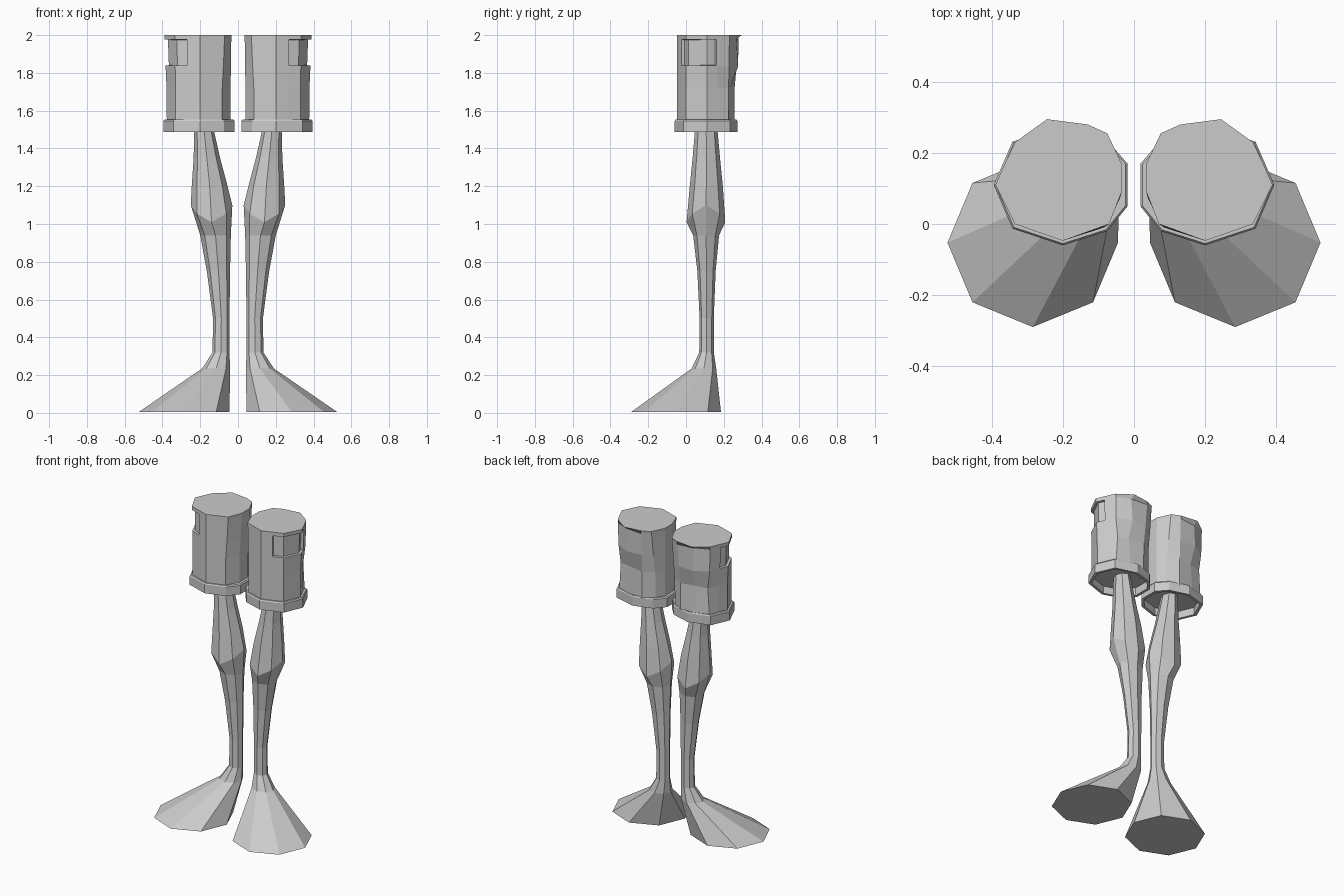
import bpy, bmesh, math

if "Cube" in bpy.data.objects:
    bpy.data.objects.remove(bpy.data.objects["Cube"])

grey = bpy.data.materials.new("plain grey")
grey.diffuse_color = (0.6, 0.6, 0.6, 1)
grey.use_nodes = True
grey.node_tree.nodes["Principled BSDF"].inputs["Base Color"].default_value = grey.diffuse_color


def loft(bm, rings, cap_start=True, cap_end=True):
    """Skin a list of equal-sized point rings; returns the grid of faces."""
    rows = [[bm.verts.new(p) for p in ring] for ring in rings]
    n = len(rows[0])
    grid = [[bm.faces.new((a[i], a[(i + 1) % n], b[(i + 1) % n], b[i]))
             for i in range(n)] for a, b in zip(rows, rows[1:])]
    if cap_start:
        bm.faces.new(rows[0][::-1])
    if cap_end:
        bm.faces.new(rows[-1])
    return grid


def finish(bm, name):
    """Make the right-hand part and its mirrored left-hand twin."""
    bmesh.ops.recalc_face_normals(bm, faces=bm.faces)
    for side, sx in (("right", 1), ("left", -1)):
        twin = bm.copy()
        for v in twin.verts:
            v.co.x *= sx
        if sx < 0:
            bmesh.ops.reverse_faces(twin, faces=twin.faces)
        me = bpy.data.meshes.new(f"{side}_{name}")
        twin.to_mesh(me)
        twin.free()
        me.materials.append(grey)
        bpy.context.collection.objects.link(bpy.data.objects.new(me.name, me))
    bm.free()


# Leg with flared foot: z, x range, y range, extra height at the sides
sections = [
    (0.005, 0.045, 0.525, -0.29, 0.185, 0),
    (0.235, 0.042, 0.19, 0.03, 0.16, 0),
    (0.32, 0.045, 0.135, 0.07, 0.147, 0),
    (0.50, 0.045, 0.132, 0.072, 0.147, 0),
    (0.75, 0.042, 0.165, 0.06, 0.157, 0),
    (0.94, 0.038, 0.20, 0.038, 0.175, 0),
    (1.01, 0.03, 0.25, 0.003, 0.208, 0.09),
    (1.20, 0.055, 0.245, 0.02, 0.195, 0),
    (1.35, 0.095, 0.235, 0.035, 0.18, 0),
    (1.55, 0.14, 0.23, 0.052, 0.162, 0),
]
rings = []
for z, x0, x1, y0, y1, lift in sections:
    ring = []
    for k in range(8):
        c, s = math.cos(k * math.pi / 4), math.sin(k * math.pi / 4)
        ring.append(((x0 + x1) / 2 + c * (x1 - x0) / 2,
                     (y0 + y1) / 2 + s * (y1 - y0) / 2, z + lift * c * c))
    rings.append(ring)
bm = bmesh.new()
loft(bm, rings)
finish(bm, "leg")

# Thigh cup: lower and upper outlines blended up the height
low = [(.377, .11), (.352, .165), (.328, .225), (.24, .257), (.14, .255), (.07, .215),
       (.04, .16), (.04, .07), (.085, -.01), (.2, -.047), (.265, -.025), (.33, 0)]
top = [(.39, .11), (.366, .165), (.335, .23), (.245, .295), (.13, .28), (.075, .255),
       (.035, .17), (.035, .09), (.07, 0), (.2, -.047), (.265, -.025), (.335, 0)]
rings = []
for z, t in ((1.535, 0), (1.72, .1), (1.835, .5), (1.98, .9), (2.0, 1)):
    ring = [[a[0] + (b[0] - a[0]) * t, a[1] + (b[1] - a[1]) * t, z]
            for a, b in zip(low, top)]
    if z == 1.72:        # dent in the back
        ring[3][1] -= .025
        ring[2][0] -= .012
    if z == 1.98:        # undercut below the back of the rim
        ring[3][1] -= .025
    rings.append(ring)
bm = bmesh.new()
grid = loft(bm, rings)
bmesh.ops.recalc_face_normals(bm, faces=bm.faces)
# Recessed panel wrapping the outer front
panel = [grid[2][i] for i in (10, 11, 0)]
bmesh.ops.inset_region(bm, faces=panel, thickness=.004, depth=0, use_even_offset=True)
bmesh.ops.inset_region(bm, faces=panel, thickness=.001, depth=-.016, use_even_offset=True)
finish(bm, "thigh_cup")

# Band round the bottom of the cup, open underneath
band = [(.395, .11), (.342, .232), (.2, .272), (.075, .235), (.018, .17),
        (.018, .05), (.075, -.02), (.2, -.06), (.342, -.013)]


def outline(scale, z):
    return [(.205 + (x - .205) * scale, .107 + (y - .107) * scale, z) for x, y in band]


bm = bmesh.new()
loft(bm, [outline(.9, 1.54), outline(.9, 1.487), outline(1, 1.487),
          outline(1, 1.545), outline(.97, 1.552), outline(.85, 1.552)], False, False)
finish(bm, "cup_band")
